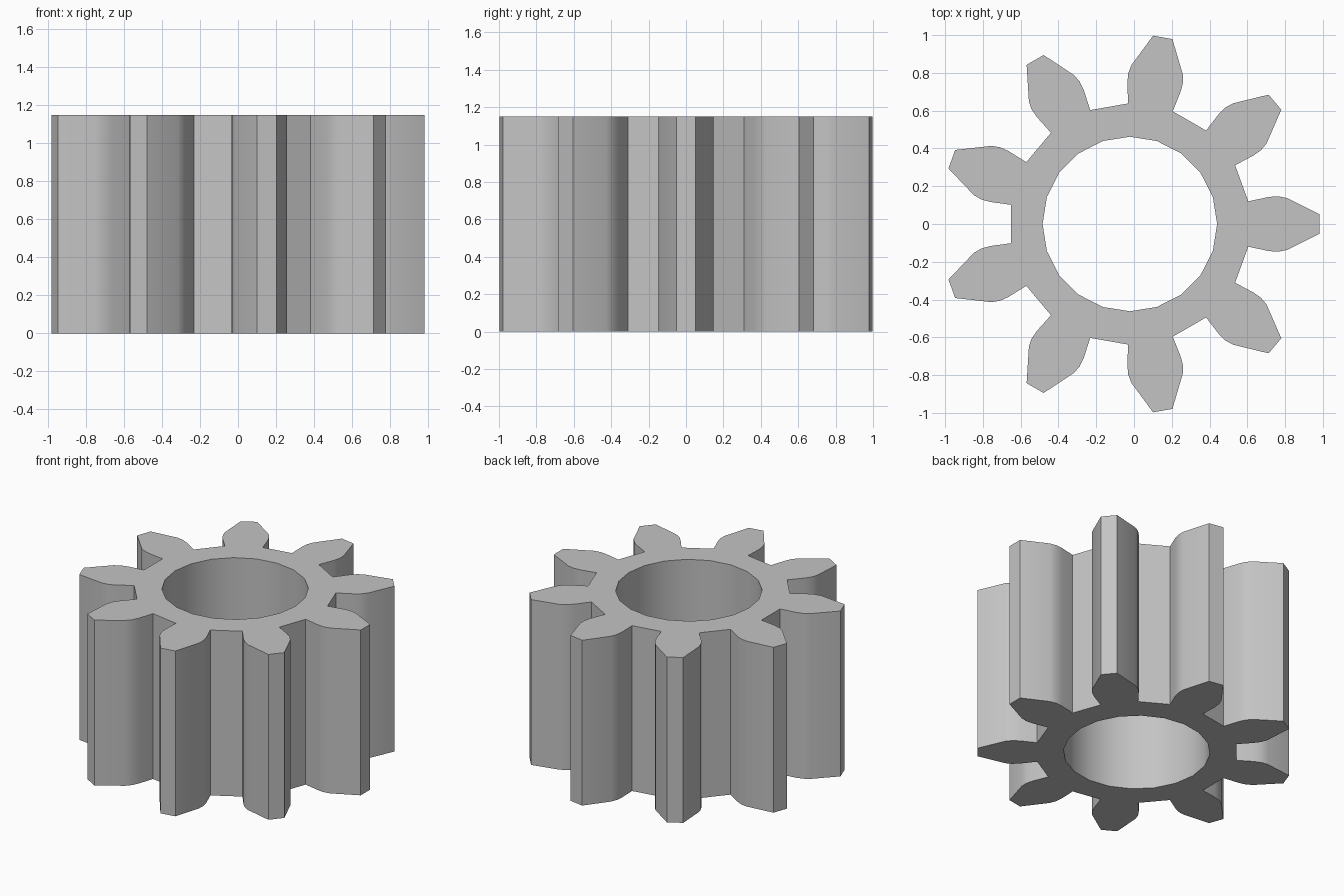
import bpy
import bmesh
from math import cos, sin, radians, tau
from mathutils import Matrix, Vector

cube = bpy.data.objects.get("Cube")
if cube:
    bpy.data.objects.remove(cube, do_unlink=True)

TEETH = 9
HEIGHT = 1.15
BORE_RADIUS = 0.462
BORE_SIDES = 20
CENTRE_X = -0.022

# Half of one tooth, root to tip: (distance from axis, half width)
FLANK = [(0.627, 0.12), (0.735, 0.143), (0.785, 0.147), (0.83, 0.138), (1.003, 0.052)]


def tooth_outline():
    """Full tooth pointing along +x, ordered counter-clockwise."""
    return [Vector((r, -w, 0)) for r, w in FLANK] + [Vector((r, w, 0)) for r, w in reversed(FLANK)]


def add_loop(bm, points):
    verts = [bm.verts.new(p) for p in points]
    return [bm.edges.new((v, verts[(i + 1) % len(verts)])) for i, v in enumerate(verts)]


# Outline of all the teeth and the bore
rim = []
for i in range(TEETH):
    turn = Matrix.Rotation(tau * i / TEETH, 3, "Z")
    rim += [turn @ p for p in tooth_outline()]
bore = [Vector((cos(tau * i / BORE_SIDES), sin(tau * i / BORE_SIDES), 0)) * BORE_RADIUS
        for i in range(BORE_SIDES)]

# Fill the ring between them and raise it to full height
bm = bmesh.new()
edges = add_loop(bm, rim) + add_loop(bm, bore)
bmesh.ops.triangle_fill(bm, edges=edges, use_beauty=True, normal=(0, 0, 1))
raised = bmesh.ops.extrude_face_region(bm, geom=bm.faces[:], use_keep_orig=True)
top = [g for g in raised["geom"] if isinstance(g, bmesh.types.BMVert)]
bmesh.ops.translate(bm, verts=top, vec=(0, 0, HEIGHT))
bmesh.ops.translate(bm, verts=bm.verts[:], vec=(CENTRE_X, 0, 0))
bmesh.ops.recalc_face_normals(bm, faces=bm.faces[:])

mesh = bpy.data.meshes.new("spur_gear")
bm.to_mesh(mesh)
bm.free()
gear = bpy.data.objects.new("spur_gear", mesh)
bpy.context.collection.objects.link(gear)

# Plain grey metal
grey = bpy.data.materials.new("plain_grey")
grey.use_nodes = True
colour = (0.55, 0.55, 0.55, 1)
grey.diffuse_color = colour
grey.node_tree.nodes["Principled BSDF"].inputs["Base Color"].default_value = colour
mesh.materials.append(grey)

# Smooth flanks and bore, crisp roots and tips
bpy.ops.object.select_all(action="DESELECT")
gear.select_set(True)
bpy.context.view_layer.objects.active = gear
bpy.ops.object.shade_smooth_by_angle(angle=radians(30))
